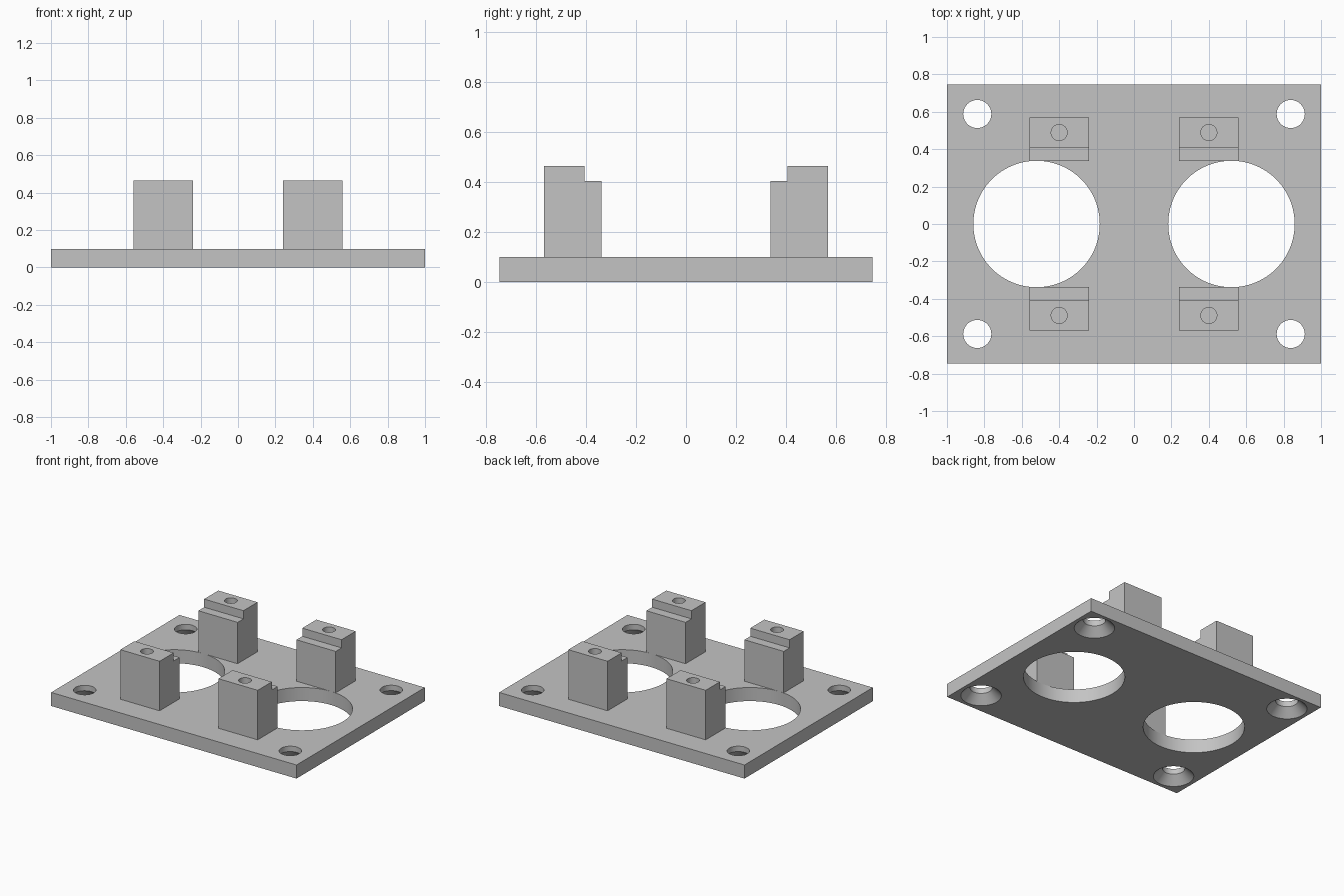
import bpy, bmesh, math

if "Cube" in bpy.data.objects:
    bpy.data.objects.remove(bpy.data.objects["Cube"], do_unlink=True)

grey = bpy.data.materials.new("plain grey")
grey.use_nodes = True
colour = (0.55, 0.55, 0.55, 1)
grey.diffuse_color = colour
grey.node_tree.nodes["Principled BSDF"].inputs["Base Color"].default_value = colour

PLATE_TOP = 0.1


def make_object(name, bm):
    bmesh.ops.recalc_face_normals(bm, faces=bm.faces)
    mesh = bpy.data.meshes.new(name)
    bm.to_mesh(mesh)
    bm.free()
    mesh.materials.append(grey)
    obj = bpy.data.objects.new(name, mesh)
    bpy.context.collection.objects.link(obj)
    return obj


def lathe_cutter(name, x, y, profile, sides=64):
    """Solid of revolution about a vertical axis; profile is (radius, z) pairs."""
    bm = bmesh.new()
    rings = []
    for r, z in profile:
        angles = [math.tau * i / sides for i in range(sides)]
        rings.append([bm.verts.new((x + r * math.cos(a), y + r * math.sin(a), z)) for a in angles])
    for low, high in zip(rings, rings[1:]):
        for i in range(sides):
            j = (i + 1) % sides
            bm.faces.new((low[i], low[j], high[j], high[i]))
    bm.faces.new(rings[0])
    bm.faces.new(rings[-1])
    cutter = make_object(name, bm)
    cutter.hide_render = True
    return cutter


def cut(obj, cutters):
    bpy.context.view_layer.objects.active = obj
    for cutter in cutters:
        mod = obj.modifiers.new("hole", "BOOLEAN")
        mod.operation = "DIFFERENCE"
        mod.solver = "EXACT"
        mod.object = cutter
        bpy.ops.object.modifier_apply(modifier=mod.name)
        bpy.data.objects.remove(cutter, do_unlink=True)
    bpy.ops.object.select_all(action="DESELECT")
    obj.select_set(True)
    bpy.ops.object.shade_smooth_by_angle(angle=math.radians(30))


# Base plate
bm = bmesh.new()
bmesh.ops.create_cube(bm, size=1)
bmesh.ops.scale(bm, vec=(2, 1.494, PLATE_TOP), verts=bm.verts)
bmesh.ops.translate(bm, vec=(0, 0, PLATE_TOP / 2), verts=bm.verts)
plate = make_object("base_plate", bm)

# Two large round openings and four screw holes countersunk from below
holes = []
for sx in (-1, 1):
    holes.append(lathe_cutter("opening_cutter", sx * 0.521, 0, [(0.338, -0.1), (0.338, 0.2)], 96))
    for sy in (-1, 1):
        countersink = [(0.145, -0.01), (0.075, 0.06), (0.075, 0.2)]
        holes.append(lathe_cutter("screw_cutter", sx * 0.838, sy * 0.588, countersink))
cut(plate, holes)

# Four stepped posts, the lower ledge facing inward, each with a blind hole
STEP = [(0.338, PLATE_TOP), (0.57, PLATE_TOP), (0.57, 0.465),
        (0.406, 0.465), (0.406, 0.405), (0.338, 0.405)]
for sx, side in ((-1, "right"), (1, "left")):
    for sy, end in ((-1, "front"), (1, "back")):
        bm = bmesh.new()
        x = sx * 0.4
        face = bm.faces.new([bm.verts.new((x - 0.16, sy * y, z)) for y, z in STEP])
        ext = bmesh.ops.extrude_face_region(bm, geom=[face])
        moved = [v for v in ext["geom"] if isinstance(v, bmesh.types.BMVert)]
        bmesh.ops.translate(bm, vec=(0.32, 0, 0), verts=moved)
        post = make_object(f"{end}_{side}_post", bm)
        cut(post, [lathe_cutter("post_hole_cutter", x, sy * 0.489, [(0.043, 0.15), (0.043, 0.6)], 48)])
